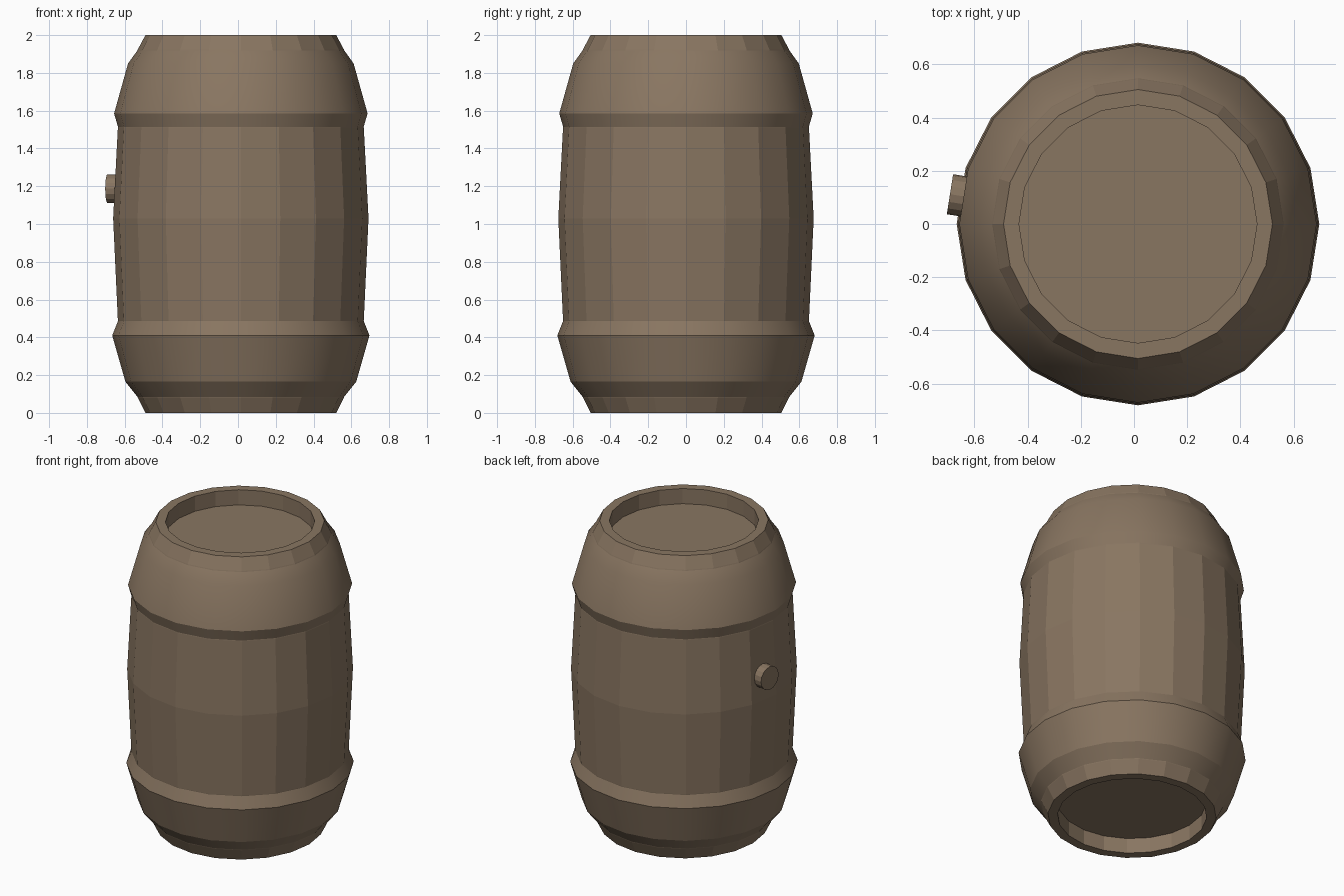
import bpy, bmesh, math
from mathutils import Matrix

if "Cube" in bpy.data.objects:
    bpy.data.objects.remove(bpy.data.objects["Cube"])

SIDES = 20
CX = 0.015

wood = bpy.data.materials.new("brown_wood")
wood.diffuse_color = (0.25, 0.18, 0.12, 1)
wood.use_nodes = True
wood.node_tree.nodes["Principled BSDF"].inputs["Base Color"].default_value = wood.diffuse_color


def finish(name, bm, smooth):
    bmesh.ops.recalc_face_normals(bm, faces=bm.faces)
    me = bpy.data.meshes.new(name)
    bm.to_mesh(me)
    bm.free()
    me.materials.append(wood)
    ob = bpy.data.objects.new(name, me)
    bpy.context.collection.objects.link(ob)
    if smooth:
        bpy.ops.object.select_all(action='DESELECT')
        ob.select_set(True)
        bpy.context.view_layer.objects.active = ob
        bpy.ops.object.shade_smooth_by_angle(angle=math.radians(22))
    return ob


def lathe(name, profile, smooth=False, cap_ends=False, loop=False):
    """Revolve (radius, z) points around the barrel axis."""
    bm = bmesh.new()
    rings = []
    for r, z in profile:
        rings.append([bm.verts.new((CX + r * math.cos(2 * math.pi * i / SIDES),
                                    r * math.sin(2 * math.pi * i / SIDES), z))
                      for i in range(SIDES)])
    pairs = list(zip(rings, rings[1:]))
    if loop:
        pairs.append((rings[-1], rings[0]))
    for a, b in pairs:
        for i in range(SIDES):
            j = (i + 1) % SIDES
            bm.faces.new((a[i], a[j], b[j], b[i]))
    if cap_ends:
        bm.faces.new(rings[0])
        bm.faces.new(rings[-1])
    return finish(name, bm, smooth)


# Faceted stave body with raised rims and recessed heads
lathe("barrel_body", [
    (0.447, 0.10), (0.447, 0.0), (0.505, 0.0), (0.545, 0.08), (0.575, 0.165),
    (0.64, 0.41), (0.651, 0.49), (0.676, 1.03), (0.651, 1.51), (0.64, 1.585),
    (0.575, 1.85), (0.545, 1.925), (0.505, 2.0), (0.447, 2.0), (0.447, 1.90),
], cap_ends=True)

# Wide smooth hoops
lathe("lower_hoop", [(0.543, 0.08), (0.611, 0.165), (0.681, 0.41), (0.649, 0.49)],
      smooth=True, loop=True)
lathe("upper_hoop", [(0.649, 1.51), (0.671, 1.585), (0.597, 1.85), (0.543, 1.925)],
      smooth=True, loop=True)

# Bung plug, set square on one stave
bm = bmesh.new()
ang = math.radians(171)
mat = (Matrix.Translation((CX + 0.66 * math.cos(ang), 0.66 * math.sin(ang), 1.187))
       @ Matrix.Rotation(ang, 4, 'Z') @ Matrix.Rotation(math.pi / 2, 4, 'Y'))
bmesh.ops.create_cone(bm, cap_ends=True, segments=16, radius1=0.076,
                      radius2=0.076, depth=0.11, matrix=mat)
finish("bung", bm, True)
